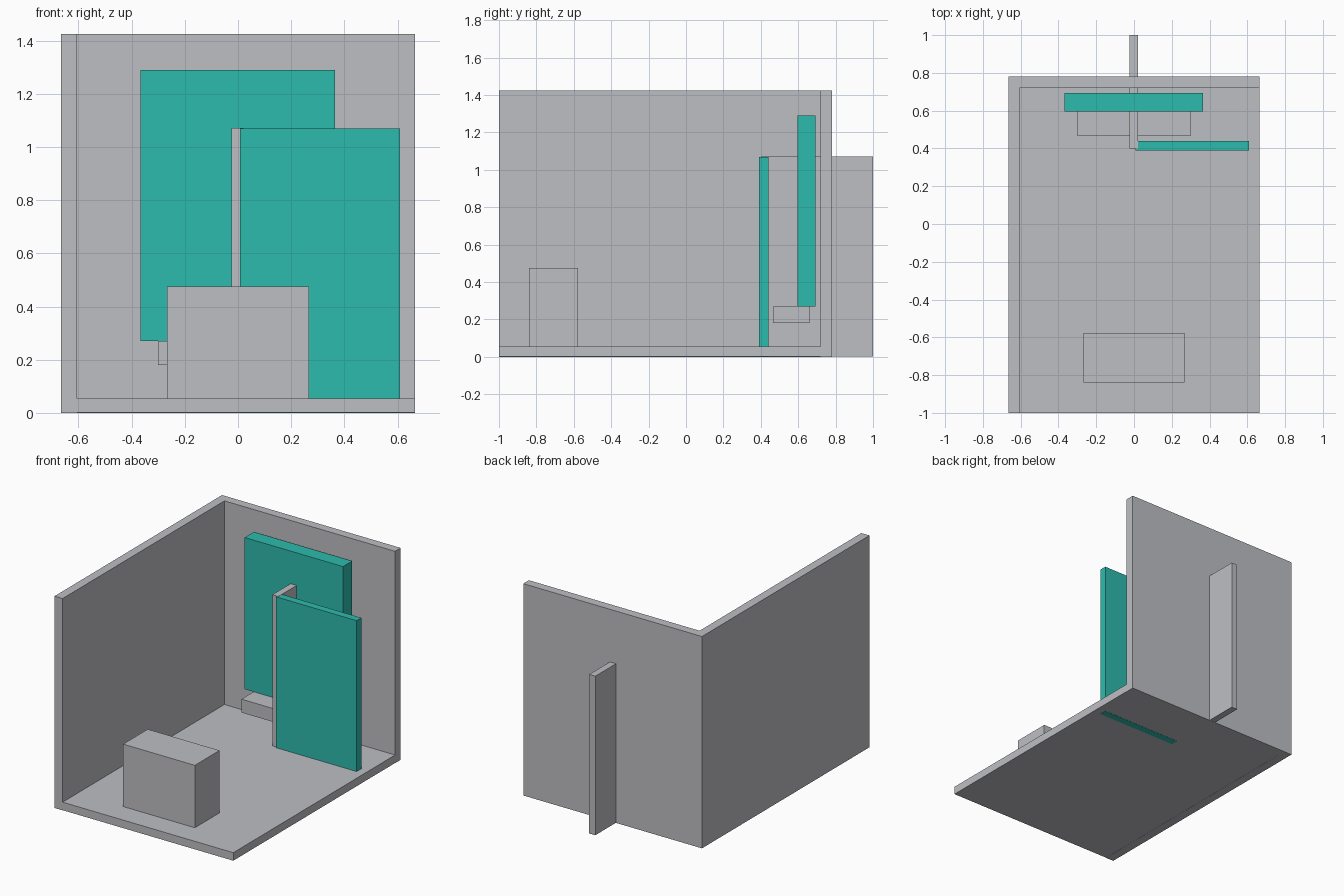
import bpy

if "Cube" in bpy.data.objects:
    bpy.data.objects.remove(bpy.data.objects["Cube"])


def material(name, srgb):
    m = bpy.data.materials.new(name)
    lin = [((c / 255 + 0.055) / 1.055) ** 2.4 for c in srgb]
    m.diffuse_color = (*lin, 1)
    m.use_nodes = True
    m.node_tree.nodes["Principled BSDF"].inputs["Base Color"].default_value = m.diffuse_color
    return m


grey = material("light_grey", (190, 191, 195))
teal = material("teal", (45, 187, 173))


def box(name, x, y, z, mat):
    """Axis-aligned box from its (min, max) ranges."""
    bpy.ops.mesh.primitive_cube_add(size=1)
    ob = bpy.context.object
    ob.name = name
    for v in ob.data.vertices:
        v.co = [r[0] if c < 0 else r[1] for c, r in zip(v.co, (x, y, z))]
    ob.data.materials.append(mat)
    return ob


# Room shell: floor and two walls
box("floor", (-0.605, 0.665), (-1.0, 0.72), (0.001, 0.055), grey)
box("left_wall", (-0.665, -0.605), (-1.0, 0.78), (0.0, 1.425), grey)
box("back_wall", (-0.605, 0.665), (0.72, 0.78), (0.0, 1.425), grey)

# Fin passing through the back wall, with the door-like panel on its front edge
box("partition", (-0.025, 0.02), (0.40, 1.0), (0.001, 1.071), grey)
box("front_panel", (0.008, 0.61), (0.39, 0.44), (0.0, 1.07), teal)

# Board resting on a ledge near the back wall
box("ledge", (-0.30, 0.30), (0.465, 0.66), (0.18, 0.27), grey)
box("back_board", (-0.367, 0.365), (0.595, 0.693), (0.27, 1.29), teal)

# Block standing at the front of the floor
box("block", (-0.267, 0.267), (-0.84, -0.578), (0.055, 0.475), grey)
